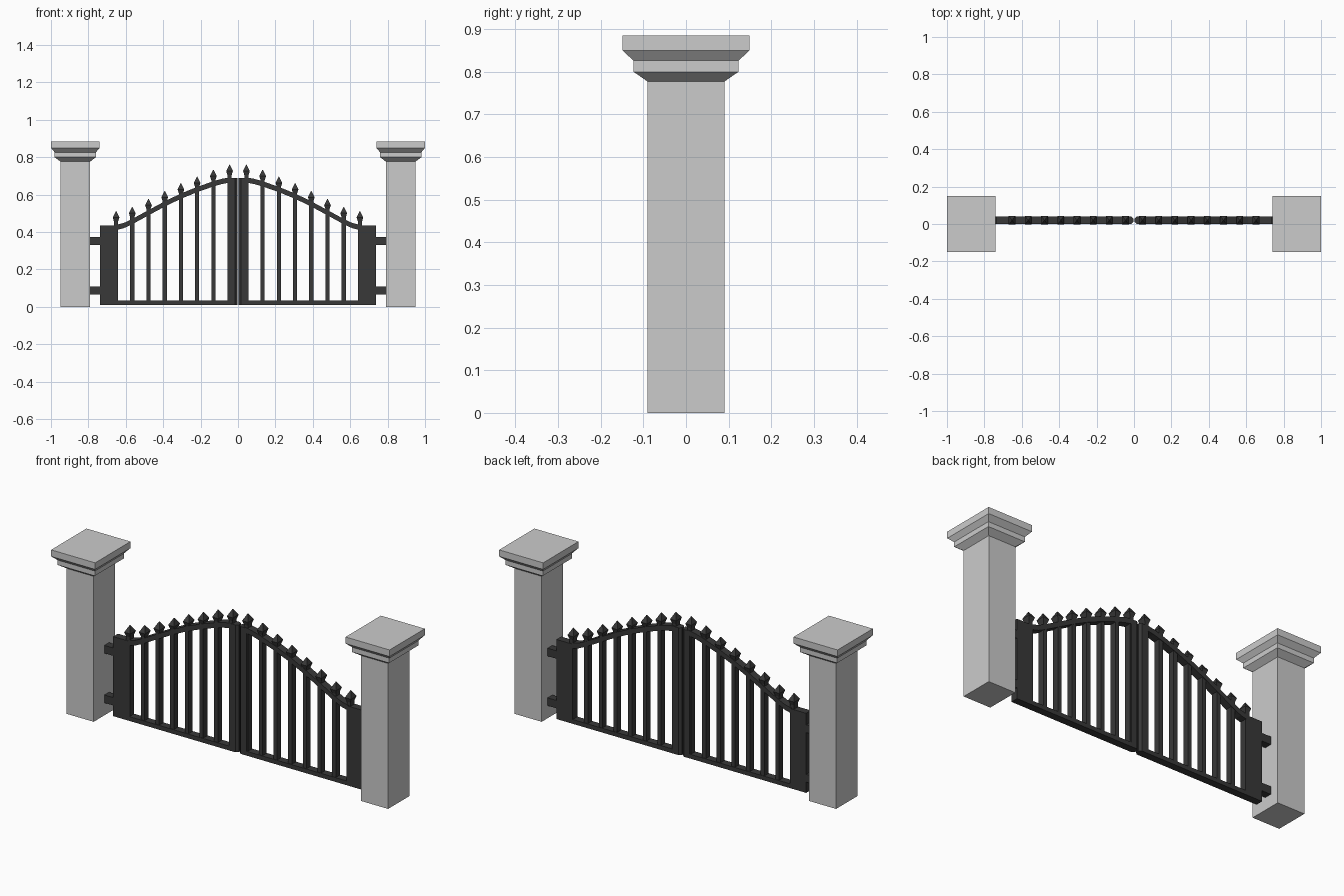
import bpy, bmesh

if "Cube" in bpy.data.objects:
    bpy.data.objects.remove(bpy.data.objects["Cube"])

iron = bpy.data.materials.new("dark_iron")
iron.diffuse_color = (0.04, 0.04, 0.04, 1)
iron.use_nodes = True
iron.node_tree.nodes["Principled BSDF"].inputs["Base Color"].default_value = iron.diffuse_color
GY = 0.02  # gate plane depth


def finish(bm, name, mat=None):
    bmesh.ops.recalc_face_normals(bm, faces=bm.faces)
    me = bpy.data.meshes.new(name)
    bm.to_mesh(me)
    bm.free()
    ob = bpy.data.objects.new(name, me)
    bpy.context.collection.objects.link(ob)
    if mat:
        me.materials.append(mat)
    # every part repeats on the other side of x = 0
    ob.modifiers.new("mirror", 'MIRROR').use_mirror_merge = False
    return ob


def stack(bm, cx, cy, levels):
    """Square rings (half x, half y, z) skinned bottom to top."""
    rings = []
    for hx, hy, z in levels:
        rings.append([bm.verts.new((cx + sx * hx, cy + sy * hy, z))
                      for sx, sy in ((-1, -1), (1, -1), (1, 1), (-1, 1))])
    bm.faces.new(rings[0])
    bm.faces.new(rings[-1])
    for a, b in zip(rings, rings[1:]):
        for i in range(4):
            j = (i + 1) % 4
            bm.faces.new((a[i], a[j], b[j], b[i]))


def box(name, x0, x1, z0, z1, hy=0.02):
    bm = bmesh.new()
    stack(bm, (x0 + x1) / 2, GY, [((x1 - x0) / 2, hy, z) for z in (z0, z1)])
    return finish(bm, name, iron)


# Stone pillar with stepped cap
bm = bmesh.new()
stack(bm, -0.87, 0, [(0.08, 0.09, 0), (0.08, 0.09, 0.777), (0.11, 0.123, 0.80),
                     (0.11, 0.123, 0.826), (0.13, 0.149, 0.85), (0.13, 0.149, 0.885)])
finish(bm, "pillar")

# Hinges, outer stile and bottom rail
for name, z in (("lower_hinge", 0.067), ("upper_hinge", 0.332)):
    box(name, -0.80, -0.73, z, z + 0.042)
box("outer_stile", -0.738, -0.642, 0.01, 0.435)
box("bottom_rail", -0.65, -0.04, 0.01, 0.033)

# Meeting stile with chamfered inner edge
bm = bmesh.new()
outline = [(-0.05, -0.02), (-0.016, -0.02), (-0.003, -0.009),
           (-0.003, 0.009), (-0.016, 0.02), (-0.05, 0.02)]
face = bm.faces.new([bm.verts.new((x, GY + y, 0.01)) for x, y in outline])
top = bmesh.ops.extrude_face_region(bm, geom=[face])["geom"]
bmesh.ops.translate(bm, vec=(0, 0, 0.68),
                    verts=[v for v in top if isinstance(v, bmesh.types.BMVert)])
finish(bm, "meeting_stile", iron)

# S-curved top rail
path = [(-0.65, 0.425), (-0.61, 0.435), (-0.567, 0.455), (-0.479, 0.503), (-0.39, 0.551),
        (-0.305, 0.592), (-0.219, 0.627), (-0.131, 0.658), (-0.085, 0.671), (-0.04, 0.679)]
bm = bmesh.new()
rings = [[bm.verts.new((x, GY + y, z + dz)) for y, dz in
          ((-0.02, -0.014), (0.02, -0.014), (0.02, 0.014), (-0.02, 0.014))] for x, z in path]
bm.faces.new(rings[0])
bm.faces.new(rings[-1])
for a, b in zip(rings, rings[1:]):
    for i in range(4):
        j = (i + 1) % 4
        bm.faces.new((a[i], a[j], b[j], b[i]))
finish(bm, "curved_top_rail", iron)

# Pickets with pointed finials
tips = [0.512, 0.535, 0.578, 0.62, 0.662, 0.697, 0.733, 0.76]
bm = bmesh.new()
for i, t in enumerate(tips):
    stack(bm, -0.652 + i * 0.0867, GY,
          [(0.011, 0.017, 0.02), (0.011, 0.017, t - 0.056),
           (0.018, 0.024, t - 0.034), (0.001, 0.001, t)])
finish(bm, "pickets", iron)
